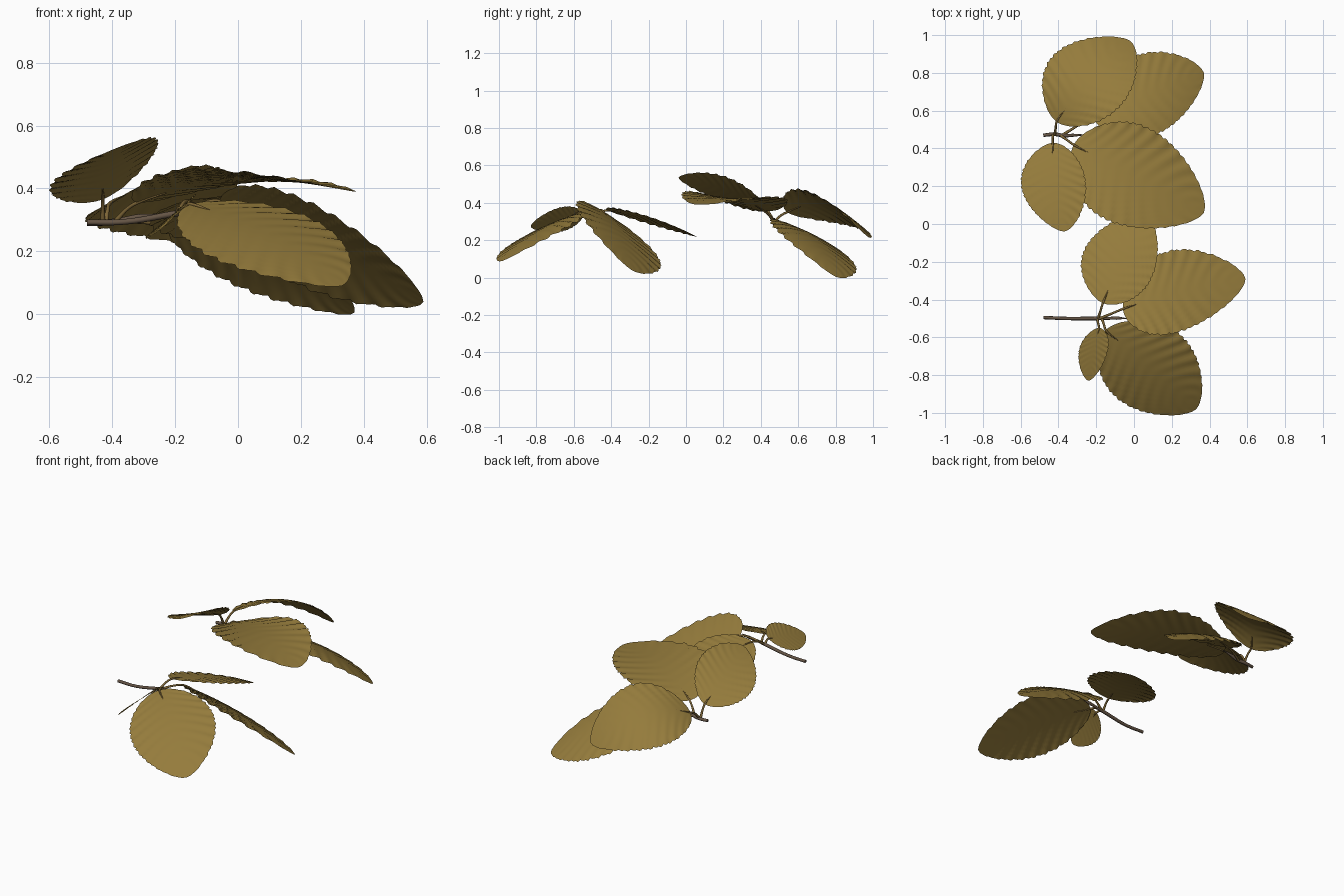
import bpy, math
from mathutils import Vector as V

if "Cube" in bpy.data.objects:
    bpy.data.objects.remove(bpy.data.objects["Cube"])


def material(name, rgb):
    m = bpy.data.materials.new(name)
    m.diffuse_color = (*rgb, 1)
    m.use_nodes = True
    m.node_tree.nodes["Principled BSDF"].inputs["Base Color"].default_value = m.diffuse_color
    return m


LEAF = material("dry_leaf_tan", (0.30, 0.20, 0.045))
STALK = material("stalk_tan", (0.22, 0.14, 0.04))
BARK = material("twig_brown", (0.13, 0.09, 0.06))


def tube(name, pts, radii, mat):
    """Tapered round stem through the given points."""
    cu = bpy.data.curves.new(name, 'CURVE')
    cu.dimensions = '3D'
    cu.bevel_depth = 1.0
    cu.bevel_resolution = 2
    cu.resolution_u = 6
    cu.use_fill_caps = True
    sp = cu.splines.new('BEZIER')
    sp.bezier_points.add(len(pts) - 1)
    for bp, p, r in zip(sp.bezier_points, pts, radii):
        bp.co = p
        bp.radius = r
        bp.handle_left_type = bp.handle_right_type = 'AUTO'
    ob = bpy.data.objects.new(name, cu)
    bpy.context.collection.objects.link(ob)
    cu.materials.append(mat)
    bpy.ops.object.select_all(action='DESELECT')
    ob.select_set(True)
    bpy.context.view_layer.objects.active = ob
    bpy.ops.object.convert(target='MESH')
    bpy.ops.object.shade_smooth()


def leaf(name, base, mid, tip, left, right, root):
    """Pleated oval blade through base, mid, tip and the two widest points."""
    base, mid, tip, left, right, root = map(V, (base, mid, tip, left, right, root))
    length = (tip - base).length
    normal = (tip - base).cross(left - right).normalized()
    half = (left - right) / 2
    bend = (left + right) / 2 - mid
    forward = (tip - base).normalized()

    def rib(u):
        return (base * (2 * (u - .5) * (u - 1)) + mid * (4 * u * (1 - u))
                + tip * (2 * u * (u - .5)))

    nu, nv = 72, 16
    verts, faces = [], []
    for i in range(nu + 1):
        t = i / nu
        u = 0.6 * t + 0.4 * (1 - math.cos(math.pi * t)) / 2
        w = max(math.sin(math.pi * u ** 0.92), 0.0) ** 0.62
        for j in range(nv + 1):
            v = 2 * j / nv - 1
            # side veins sweep forward, teeth at the margin
            phase = 2 * math.pi * 10 * (u - 0.18 * abs(v))
            s = v * w * (1 + 0.02 * math.sin(2 * phase) * abs(v) ** 6)
            pleat = 0.007 * length * math.sin(phase) * abs(v) * min(1, 2 * w) * w
            verts.append(rib(u) + half * s + bend * s * s + normal * pleat)
    for i in range(nu):
        for j in range(nv):
            a = i * (nv + 1) + j
            faces.append((a, a + nv + 1, a + nv + 2, a + 1))
    me = bpy.data.meshes.new(name)
    me.from_pydata(verts, [], faces)
    me.materials.append(LEAF)
    me.shade_smooth()
    me.update()
    ob = bpy.data.objects.new(name, me)
    bpy.context.collection.objects.link(ob)

    # stalk running on into the underside of the midrib
    knee = root.lerp(base, 0.55) + V((0, 0, 0.008))
    tube(name + "_stalk", [root, knee, base, rib(0.15) - normal * 0.002],
         [0.008, 0.006, 0.006, 0.002], STALK)


# name: base, mid, tip, left, right, point on twig
leaf("back_leaf_outer", (-.41, .54, .35), (-.23, .77, .385), (-.02, .97, .22),
     (-.42, .90, .27), (-.06, .64, .465), (-.42, .47, .295))
leaf("back_leaf_low", (-.22, .57, .275), (.08, .69, .20), (.37, .80, .005),
     (.02, .895, .08), (.13, .48, .26), (-.38, .47, .295))
leaf("back_leaf_raised", (-.43, .43, .365), (-.42, .20, .47), (-.37, -.04, .535),
     (-.255, .21, .54), (-.595, .19, .41), (-.43, .47, .295))
leaf("back_leaf_inner", (-.32, .42, .355), (.0, .25, .425), (.37, .06, .39),
     (.11, .49, .43), (-.14, .02, .46), (-.39, .47, .295))
leaf("front_leaf_inner", (-.165, -.42, .36), (-.06, -.18, .315), (.06, .055, .22),
     (-.255, -.12, .265), (.10, -.27, .345), (-.19, -.5, .322))
leaf("front_leaf_low", (-.06, -.45, .36), (.24, -.36, .235), (.59, -.29, .04),
     (.20, -.14, .09), (.24, -.57, .35), (-.18, -.5, .324))
leaf("front_leaf_outer", (-.15, -.56, .35), (.09, -.77, .255), (.33, -.98, .09),
     (.26, -.60, .29), (-.08, -.93, .18), (-.17, -.5, .325))
leaf("front_leaf_small", (-.185, -.55, .335), (-.215, -.68, .31), (-.24, -.83, .275),
     (-.14, -.675, .375), (-.292, -.675, .245), (-.195, -.5, .32))

# two woody twigs, each ending in a slim bud
tube("back_twig", [(-.48, .47, .29), (-.42, .475, .292), (-.37, .468, .298),
                   (-.32, .47, .31), (-.26, .472, .318)],
     [.009, .010, .010, .008, .002], BARK)
tube("front_twig", [(-.48, -.495, .292), (-.36, -.5, .294), (-.2, -.5, .32),
                    (-.15, -.5, .328), (-.09, -.498, .337), (-.04, -.5, .345)],
     [.009, .009, .010, .007, .009, .002], BARK)
